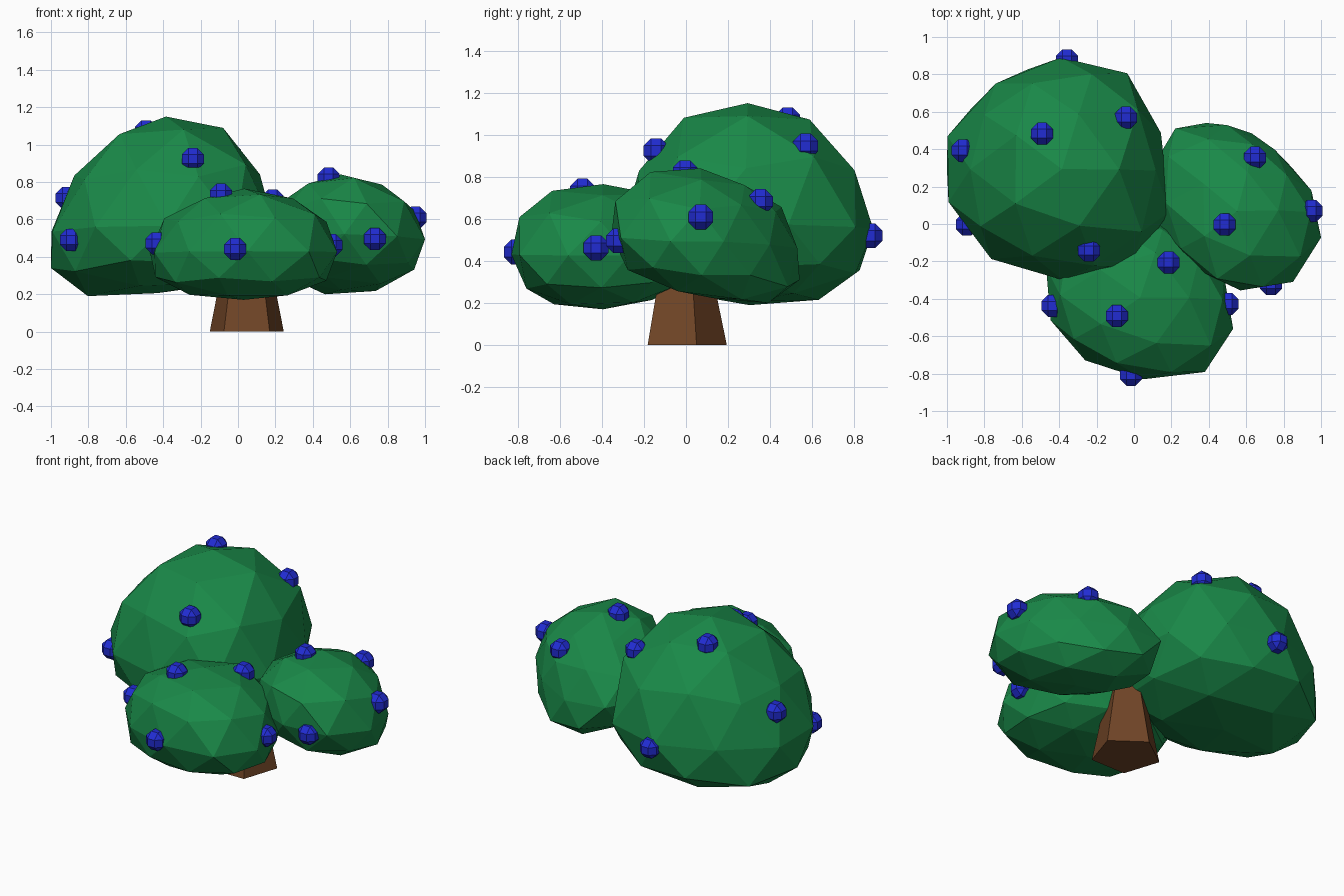
import bpy, bmesh, math, random
from mathutils import Vector, Matrix

if "Cube" in bpy.data.objects:
    bpy.data.objects.remove(bpy.data.objects["Cube"])

random.seed(7)


def material(name, colour):
    m = bpy.data.materials.new(name)
    m.diffuse_color = (*colour, 1)
    m.use_nodes = True
    m.node_tree.nodes["Principled BSDF"].inputs["Base Color"].default_value = m.diffuse_color
    return m


LEAF = material("leaf_green", (0.010, 0.25, 0.065))
BARK = material("bark_brown", (0.165, 0.06, 0.02))
BERRY = material("berry_blue", (0.015, 0.025, 0.65))

# Diagonal directions in the front, side and top planes: (+,+) (-,+) (-,-) (+,-)
SIGNS = [(1, 1), (-1, 1), (-1, -1), (1, -1)]
DIAGONALS = []
for a, b in ((0, 2), (1, 2), (0, 1)):
    for sa, sb in SIGNS:
        n = Vector((0, 0, 0))
        n[a], n[b] = sa, sb
        DIAGONALS.append(n)


def finish(bm, name, mat, location=(0, 0, 0)):
    bmesh.ops.recalc_face_normals(bm, faces=bm.faces)
    mesh = bpy.data.meshes.new(name)
    bm.to_mesh(mesh)
    bm.free()
    mesh.materials.append(mat)
    ob = bpy.data.objects.new(name, mesh)
    ob.location = location
    bpy.context.collection.objects.link(ob)
    return ob


def foliage(name, low, high, mid_z, reach):
    """Faceted clump pushed and pulled until it fills its box and its diagonal reaches."""
    bm = bmesh.new()
    bmesh.ops.create_icosphere(bm, subdivisions=2, radius=1)
    low, high = Vector(low), Vector(high)
    centre, half = (low + high) / 2, (high - low) / 2
    centre.z = mid_z
    goals = []
    for axis in range(3):
        n = Vector((0, 0, 0))
        n[axis] = 1
        goals += [(n, high[axis]), (-n, -low[axis])]
    goals += [(n.normalized(), r / math.sqrt(2)) for n, r in zip(DIAGONALS, reach)]
    rays = [v.co.normalized() for v in bm.verts]
    for v in bm.verts:
        p = v.co * random.uniform(0.96, 1.03)
        p.x *= half.x
        p.y *= half.y
        p.z *= (high.z - mid_z) if p.z > 0 else (mid_z - low.z)
        v.co = centre + p
    for step in range(40):
        for n, goal in goals:
            gap = goal - max(v.co.dot(n) for v in bm.verts)
            for v, ray in zip(bm.verts, rays):
                v.co += n * (0.5 * gap * max(0, ray.dot(n)) ** 3)
    return finish(bm, name, LEAF)


# Three leaf clumps
large = foliage("large_foliage", (-1.0, -0.30, 0.19), (0.19, 0.89, 1.15), 0.57,
                (1.01, 1.71, 0.66, -0.28, 1.66, 1.09, -0.16, 0.47, 0.77, 1.49, 0.95, 0.22))
front = foliage("front_foliage", (-0.47, -0.83, 0.17), (0.53, 0.06, 0.765), 0.43,
                (1.06, 1.0, 0.15, 0.20, 0.60, 1.40, 0.49, -0.31, 0.25, 0.25, 0.99, 1.17))
right = foliage("right_foliage", (0.08, -0.355, 0.20), (1.0, 0.54, 0.84), 0.50,
                (1.59, 0.48, -0.50, 0.61, 1.11, 1.02, -0.08, 0.23, 1.15, 0.29, -0.08, 1.16))

# Five-sided tapered trunk with one corner towards the back
bm = bmesh.new()
bmesh.ops.create_cone(bm, cap_ends=True, segments=5, radius1=0.208, radius2=0.105, depth=0.5)
first = bm.verts[:][0].co
bmesh.ops.rotate(bm, verts=bm.verts,
                 matrix=Matrix.Rotation(math.pi / 2 - math.atan2(first.y, first.x), 3, 'Z'))
finish(bm, "trunk", BARK, (0.047, -0.014, 0.25))

# Berries: bevelled cubes half sunk into the surface of each clump
spots = [(large, [(-.49, .48, 1.06), (-.24, -.15, .93), (-.04, .57, .95), (-.91, .39, .71),
                  (-.89, 0, .49), (-.37, .83, .53)]),
         (front, [(-.46, -.44, .48), (-.09, -.49, .72), (-.02, -.82, .445), (.49, -.43, .46),
                  (.18, -.21, .69)]),
         (right, [(.49, 0, .79), (.65, .36, .69), (.90, .06, .60), (.73, -.31, .50)])]
bpy.context.view_layer.update()
for clump, points in spots:
    for i, point in enumerate(points):
        hit, on_surface, normal, face = clump.closest_point_on_mesh(Vector(point))
        bm = bmesh.new()
        bmesh.ops.create_cube(bm, size=0.118)
        bmesh.ops.bevel(bm, geom=bm.edges[:], offset=0.035, offset_type='OFFSET',
                        segments=1, profile=0.5, affect='EDGES')
        finish(bm, f"{clump.name}_berry_{i + 1}", BERRY, on_surface)
